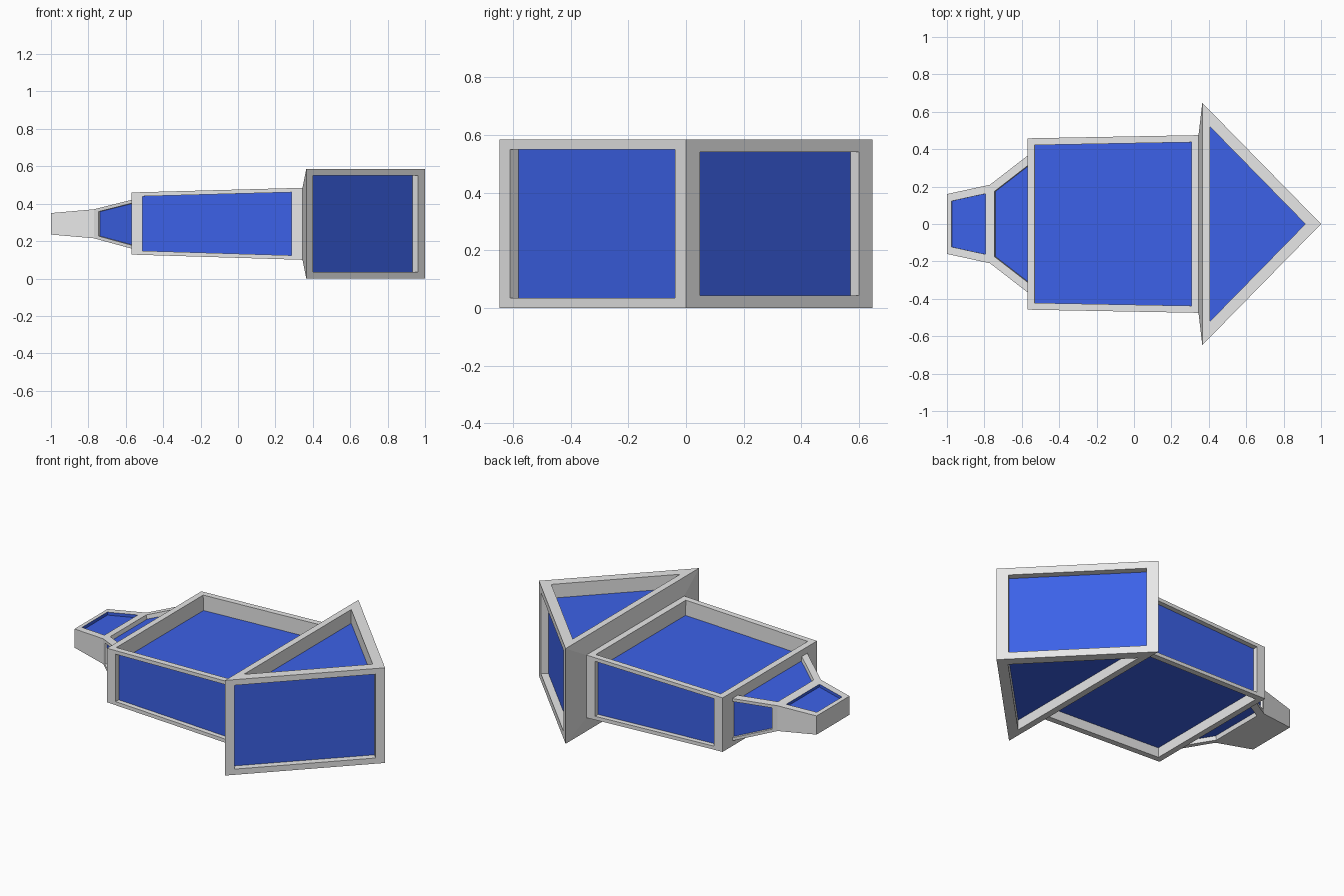
import bpy
import bmesh
from mathutils import Vector

cube = bpy.data.objects.get("Cube")
if cube:
    bpy.data.objects.remove(cube, do_unlink=True)


def material(name, color):
    mat = bpy.data.materials.new(name)
    mat.use_nodes = True
    mat.diffuse_color = color
    mat.node_tree.nodes["Principled BSDF"].inputs["Base Color"].default_value = color
    return mat


GREY = material("light grey frame", (0.8, 0.8, 0.8, 1))
BLUE = material("blue panel", (0.045, 0.12, 0.8, 1))

UP, DOWN = Vector((0, 0, 1)), Vector((0, 0, -1))
FRONT, BACK = Vector((0, -1, 0)), Vector((0, 1, 0))
LEFT, RIGHT = Vector((1, 0, 0)), Vector((-1, 0, 0))


def facing(bm, direction):
    return max(bm.faces, key=lambda f: f.normal.dot(direction))


def recess(bm, face, side, end, depth, blue_walls=False):
    """Sink a blue panel into a face.
    side: border along the body, end: border across it."""
    n = face.normal.copy()
    outer = list(face.verts)
    count = len(outer)
    edges = [(outer[(i + 1) % count].co - outer[i].co).normalized() for i in range(count)]
    border = [end if abs(e.x) < 0.3 else side for e in edges]

    # Opening corners, then the same corners sunk to the panel
    rim, floor = [], []
    for i, v in enumerate(outer):
        e1, e2 = edges[i - 1], edges[i]
        s = n.dot(e1.cross(e2))
        p = v.co + (e2 * border[i - 1] - e1 * border[i]) / s
        rim.append(bm.verts.new(p))
        floor.append(bm.verts.new(p - n * depth))
    bm.faces.remove(face)
    for i in range(count):
        j = (i + 1) % count
        bm.faces.new((outer[i], outer[j], rim[j], rim[i]))
        wall = bm.faces.new((rim[i], rim[j], floor[j], floor[i]))
        wall.material_index = int(blue_walls)
    bm.faces.new(floor).material_index = 1


def prism(name, outline, panels=(), open_sides=()):
    """Upright solid; outline points are (x, y, bottom z, top z), anticlockwise."""
    bm = bmesh.new()
    low = [bm.verts.new((x, y, z0)) for x, y, z0, z1 in outline]
    high = [bm.verts.new((x, y, z1)) for x, y, z0, z1 in outline]
    bm.faces.new(high)
    bm.faces.new(low[::-1])
    for i in range(len(outline)):
        j = (i + 1) % len(outline)
        bm.faces.new((low[i], low[j], high[j], high[i]))
    bm.normal_update()

    # Choose every face before any of them is cut or removed
    cut = [facing(bm, panel[0]) for panel in panels]
    hidden = [facing(bm, d) for d in open_sides]
    for face, panel in zip(cut, panels):
        recess(bm, face, *panel[1:])
    for face in hidden:
        bm.faces.remove(face)
    bm.normal_update()
    mesh = bpy.data.meshes.new(name)
    bm.to_mesh(mesh)
    bm.free()
    mesh.materials.append(GREY)
    mesh.materials.append(BLUE)
    obj = bpy.data.objects.new(name, mesh)
    bpy.context.collection.objects.link(obj)


def taper(a, b):
    """Outline between two sections (x, half width, bottom z, top z)."""
    (xa, wa, *za), (xb, wb, *zb) = a, b
    return [(xa, -wa, *za), (xb, -wb, *zb), (xb, wb, *zb), (xa, wa, *za)]


# Sections along the length
tail_tip = (-1.0, 0.16, 0.235, 0.35)
tail_root = (-0.77, 0.21, 0.215, 0.37)
neck_root = (-0.536, 0.391, 0.151, 0.429)
body_rear = (-0.57, 0.458, 0.128, 0.46)
body_fore = (0.345, 0.475, 0.10, 0.485)
head_base = (0.365, 0.648, 0.0, 0.585)

# Narrow end piece with a panel on top only
prism("tail", taper(tail_tip, tail_root), [(UP, 0.042, 0.025, 0.018, True)], [LEFT])

# Flared neck, running a little way into the body
prism("neck", taper(tail_root, neck_root),
      [(d, 0.043, 0.024, 0.025) for d in (UP, DOWN)]
      + [(d, 0.018, 0.031, 0.014) for d in (FRONT, BACK)], [LEFT, RIGHT])

# Main box with deep top and bottom panels
prism("body", taper(body_rear, body_fore),
      [(UP, 0.037, 0.038, 0.094), (DOWN, 0.037, 0.038, 0.06)]
      + [(d, 0.022, 0.059, 0.03) for d in (FRONT, BACK)], [LEFT])

# Thin flare joining body to head
prism("collar", taper(body_fore, head_base), open_sides=[LEFT, RIGHT])

# Triangular head, closed at the back by its flat base
x, w, z0, z1 = head_base
prism("head", [(x, -w, z0, z1), (1.0, 0, z0, z1), (x, w, z0, z1)],
      [(UP, 0.06, 0.04, 0.085), (DOWN, 0.06, 0.04, 0.062),
       (FRONT + LEFT, 0.035, 0.053, 0.042),
       (BACK + LEFT, 0.044, 0.067, 0.042)])
